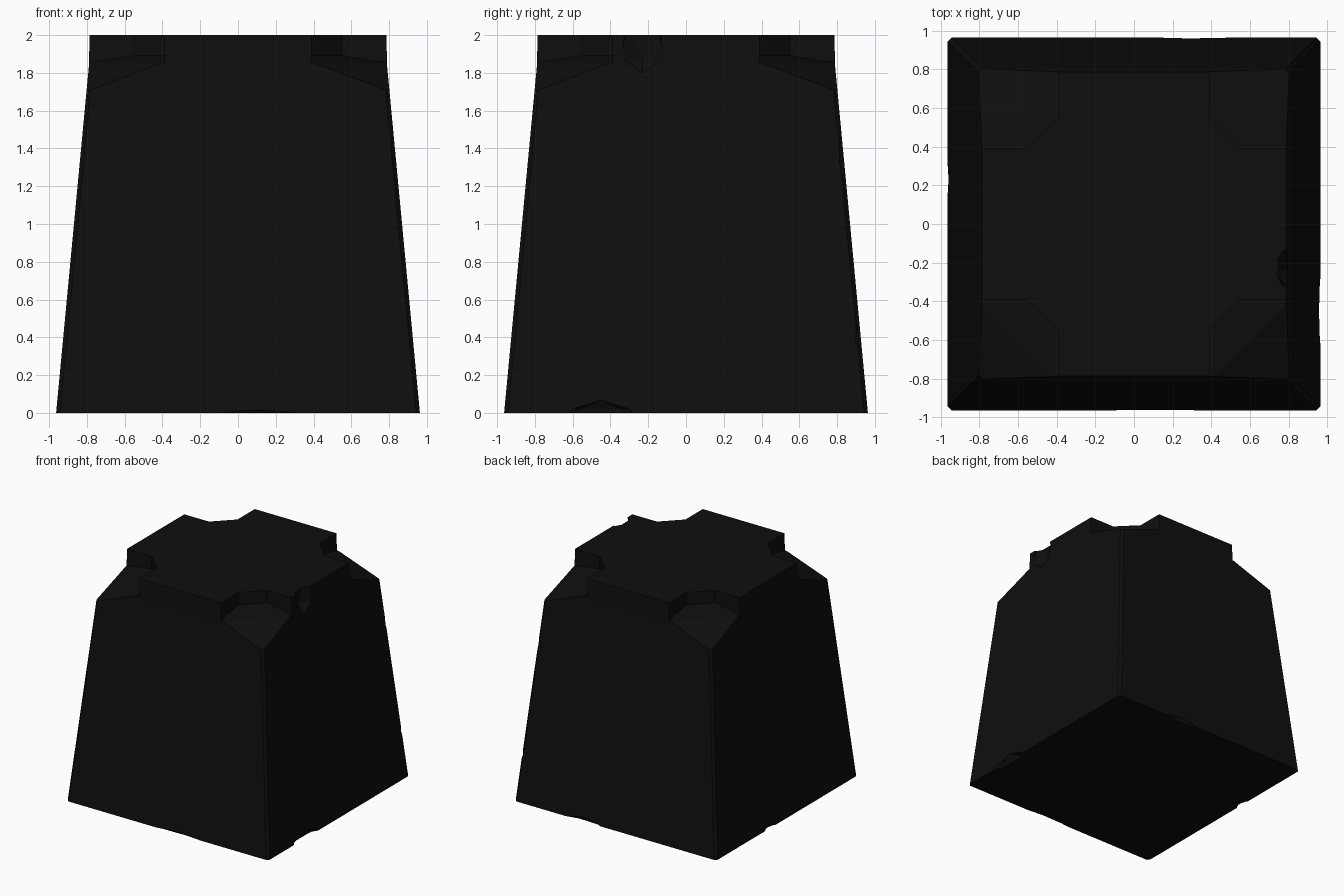
import bpy
import bmesh
from mathutils import Matrix, Vector

old = bpy.data.objects.get("Cube")
if old:
    bpy.data.objects.remove(old, do_unlink=True)

stone = bpy.data.materials.new("charcoal stone")
stone.use_nodes = True
colour = (0.0045, 0.0045, 0.0045, 1)
stone.diffuse_color = colour
stone.node_tree.nodes["Principled BSDF"].inputs["Base Color"].default_value = colour


def make_object(name, bm):
    bmesh.ops.recalc_face_normals(bm, faces=bm.faces[:])
    mesh = bpy.data.meshes.new(name)
    bm.to_mesh(mesh)
    bm.free()
    mesh.materials.append(stone)
    obj = bpy.data.objects.new(name, mesh)
    bpy.context.collection.objects.link(obj)
    return obj


def ring(bm, half, z, chamfer=0.02):
    """Square outline with clipped corners."""
    points = []
    for turn in range(4):
        rot = Matrix.Rotation(turn * 1.5707963, 3, 'Z')
        for x, y in ((half, half - chamfer), (half - chamfer, half)):
            points.append(bm.verts.new(rot @ Vector((x, y, z))))
    return points


# Tapered block with a short upright band at the top
bm = bmesh.new()
rings = [ring(bm, half, z) for half, z in ((0.963, 0), (0.79, 1.83), (0.785, 2))]
bm.faces.new(rings[0])
bm.faces.new(rings[-1])
for low, high in zip(rings, rings[1:]):
    for i in range(8):
        j = (i + 1) % 8
        bm.faces.new((low[i], low[j], high[j], high[i]))
block = make_object("stone_block", bm)


def floor_height(x, y):
    """Notch floor: nearly level inside, steeper towards the corner."""
    s = x + y - 1.2
    return 1.85 - (0.37 if s > 0 else 0.16) * s


def add_notch(bm, sx, sy):
    outline = [(0.39, 0.81), (0.39, 0.55), (0.55, 0.39), (0.81, 0.39),
               (1.2, 0.39), (1.2, 1.2), (0.39, 1.2)]
    low = [bm.verts.new((x * sx, y * sy, floor_height(x, y))) for x, y in outline]
    high = [bm.verts.new((x * sx, y * sy, 2.2)) for x, y in outline]
    bm.faces.new(low[:4])
    bm.faces.new([low[0]] + low[3:])
    bm.faces.new(high)
    for i in range(len(outline)):
        j = (i + 1) % len(outline)
        bm.faces.new((low[i], low[j], high[j], high[i]))


# Corner notches and small edge chips, cut in one go
bm = bmesh.new()
for sx in (-1, 1):
    for sy in (-1, 1):
        add_notch(bm, sx, sy)

chips = [  # centre, radii
    ((0.83, -0.23, 1.97), (0.11, 0.14, 0.22)),
    ((0.96, -0.45, -0.02), (0.04, 0.2, 0.09)),
    ((0.98, -0.33, 0.15), (0.03, 0.05, 0.08)),
    ((0.945, 0.945, 0.43), (0.06, 0.06, 0.12)),
    ((0.845, 0.845, 1.4), (0.04, 0.04, 0.18)),
    ((0.3, 0.965, -0.02), (0.2, 0.03, 0.06)),
    ((-0.965, 0.23, -0.01), (0.03, 0.08, 0.05)),
    ((0.1, -0.965, -0.02), (0.3, 0.02, 0.04)),
]
for centre, radii in chips:
    bmesh.ops.create_icosphere(
        bm, subdivisions=1, radius=1,
        matrix=Matrix.Translation(centre) @ Matrix.Diagonal((*radii, 1)))
cutter = make_object("chip_cutter", bm)
cutter.hide_render = True

cut = block.modifiers.new("chips", 'BOOLEAN')
cut.operation = 'DIFFERENCE'
cut.solver = 'EXACT'
cut.object = cutter

# Keep the cut result and drop the helper
bpy.context.view_layer.update()
graph = bpy.context.evaluated_depsgraph_get()
result = bpy.data.meshes.new_from_object(block.evaluated_get(graph))
block.modifiers.clear()
block.data = result
bpy.data.objects.remove(cutter, do_unlink=True)
